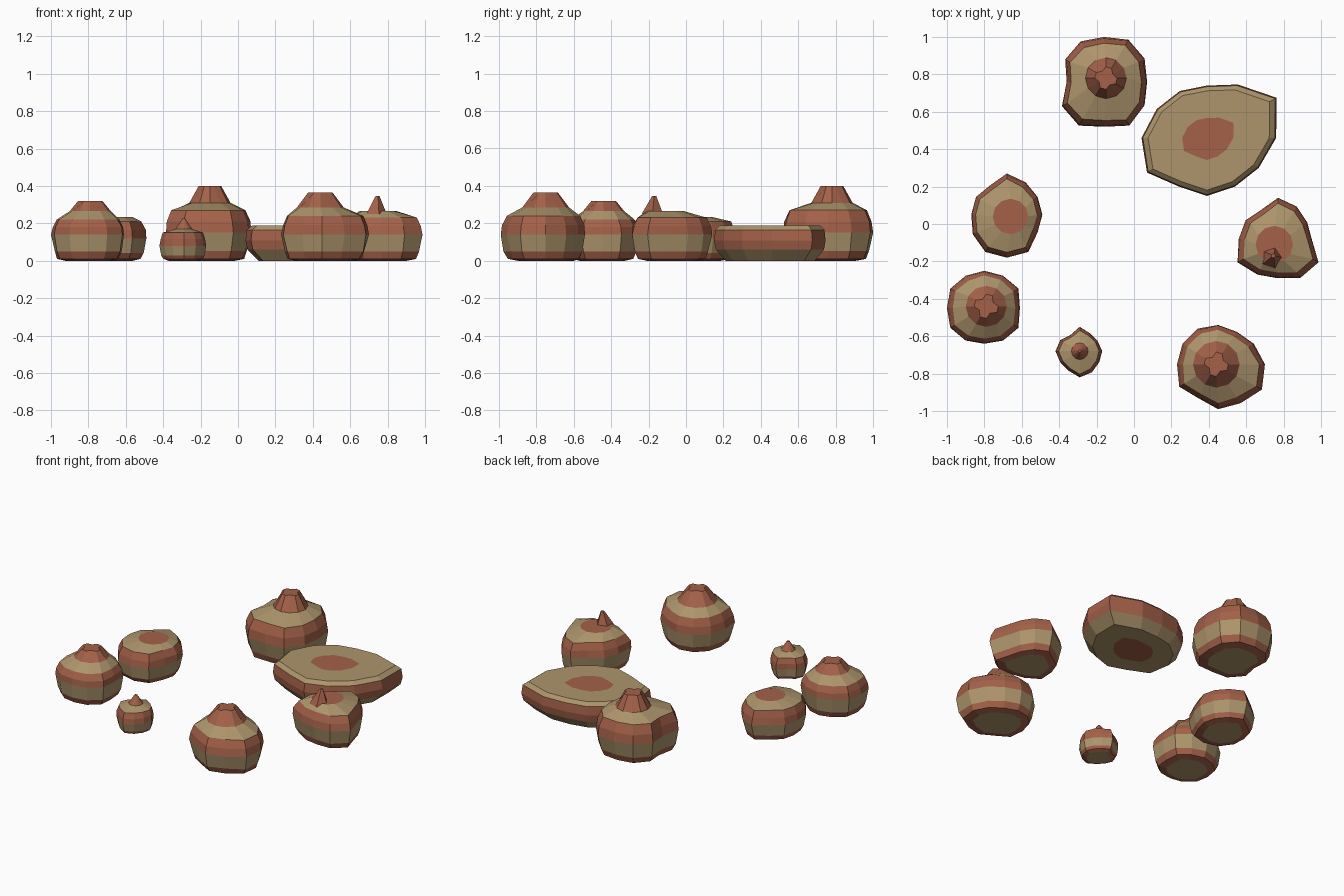
import bpy, bmesh, random
from math import cos, sin, tau

random.seed(4)
if "Cube" in bpy.data.objects:
    bpy.data.objects.remove(bpy.data.objects["Cube"])


def make_material(name, colour):
    mat = bpy.data.materials.new(name)
    mat.use_nodes = True
    rgba = (*colour, 1)
    mat.diffuse_color = rgba
    mat.node_tree.nodes["Principled BSDF"].inputs["Base Color"].default_value = rgba
    return mat


MATERIALS = [make_material("sandy tan", (.42, .30, .15)),
             make_material("terracotta red", (.37, .12, .066))]
TAN, RED = 0, 1


def finish(name, bm, centre):
    bmesh.ops.recalc_face_normals(bm, faces=bm.faces)
    mesh = bpy.data.meshes.new(name)
    bm.to_mesh(mesh)
    bm.free()
    for mat in MATERIALS:
        mesh.materials.append(mat)
    obj = bpy.data.objects.new(name, mesh)
    obj.location = (*centre, 0)
    bpy.context.collection.objects.link(obj)
    return obj


def outline_ring(bm, outline, z, scale, rough=0.0):
    """A scaled copy of the rock's plan outline."""
    verts = []
    for i, r in enumerate(outline):
        a = tau * i / len(outline)
        s = r / 100 * scale * (1 - random.random() * rough)
        verts.append(bm.verts.new((s * cos(a), s * sin(a), z)))
    return verts


def round_ring(bm, count, z, radius, offset, crease=0.0):
    """A round ring for the peak; creases pull some corners inwards."""
    verts = []
    for i in range(count):
        a = tau * i / count
        r = radius * (1 - crease * (i % 3 == 1))
        verts.append(bm.verts.new((offset[0] + r * cos(a), offset[1] + r * sin(a), z)))
    return verts


def stack(bm, rings, bands, bottom, top):
    """Bridge the rings, colouring each band in turn, and cap both ends."""
    for low, high, colour in zip(rings, rings[1:], bands):
        for i in range(len(low)):
            j = (i + 1) % len(low)
            bm.faces.new((low[i], low[j], high[j], high[i])).material_index = colour
    bm.faces.new(rings[0][::-1]).material_index = bottom
    bm.faces.new(rings[-1]).material_index = top


def layered_rock(name, centre, outline, heights, disc, offset=(0, 0), peak=None, crease=0):
    """Banded boulder: red foot, tan waist, red belt, tan shoulder and a red top."""
    bm = bmesh.new()
    waist, belt, shoulder = heights
    rings = [outline_ring(bm, outline, 0, .62),
             outline_ring(bm, outline, .01, .84),
             outline_ring(bm, outline, waist * .35, .94, .05),
             outline_ring(bm, outline, waist, 1),
             outline_ring(bm, outline, (waist + belt) / 2, .99, .05),
             outline_ring(bm, outline, belt, .88, .04),
             round_ring(bm, len(outline), shoulder, disc, offset)]
    bands = [RED, RED, TAN, RED, RED, TAN]
    if peak:
        top_z, top_radius = peak
        rings.append(round_ring(bm, len(outline), top_z, top_radius, offset, crease))
        bands.append(RED)
    stack(bm, rings, bands, TAN, RED)
    return finish(name, bm, centre)


def flat_slab(name, centre, outline, heights):
    """Wide low slab with a red heart on both faces."""
    bm = bmesh.new()
    foot, belt, top = heights
    levels = [(0, .4), (0, .8), (foot, .97), (foot * 1.8, 1), (belt, .98), (top, .9), (top, .38)]
    rings = [outline_ring(bm, outline, z, s) for z, s in levels]
    stack(bm, rings, [TAN, TAN, RED, RED, TAN, TAN], RED, RED)
    return finish(name, bm, centre)


# Peaked boulders
layered_rock("back_boulder", (-.16, .76),
             [23, 25, 26, 24, 25, 24, 20, 26, 27, 24, 27, 25],
             (.15, .27, .31), .11, (.01, .02), (.4, .06), .3)
layered_rock("front_left_boulder", (-.8, -.45),
             [19, 21, 20, 20, 20, 21, 20, 21, 20, 19, 20, 21],
             (.14, .22, .265), .11, (.01, .01), (.32, .065), .35)
layered_rock("front_right_boulder", (.45, -.75),
             [25, 22, 20, 21, 22, 22, 22, 24, 21, 24, 24, 27],
             (.14, .24, .285), .125, (-.01, 0), (.365, .065), .35)
layered_rock("small_boulder", (-.29, -.68),
             [12, 11, 11, 13, 10, 12, 13, 12, 12, 14, 13, 12],
             (.08, .15, .17), .045, (0, 0), (.225, .008))

# Flat-topped boulders
layered_rock("left_boulder", (-.68, .05),
             [19, 19, 20, 22, 18, 19, 19, 21, 23, 23, 23, 19],
             (.12, .21, .235), .095, (.02, -.01))
layered_rock("right_boulder", (.77, -.08),
             [18, 18, 20, 22, 18, 20, 21, 25, 22, 21, 24, 25],
             (.14, .23, .265), .1, (-.02, -.03))

# Spike on the right boulder
bm = bmesh.new()
base = round_ring(bm, 5, .25, .06, (0, 0))
tip = round_ring(bm, 5, .345, .012, (.01, .01))
stack(bm, [base, tip], [RED], RED, RED)
finish("right_boulder_spike", bm, (.735, -.18))

# Large slab
flat_slab("large_slab", (.39, .46),
          [37, 43, 33, 28, 29, 31, 35, 37, 30, 31, 30, 32],
          (.06, .165, .188))
